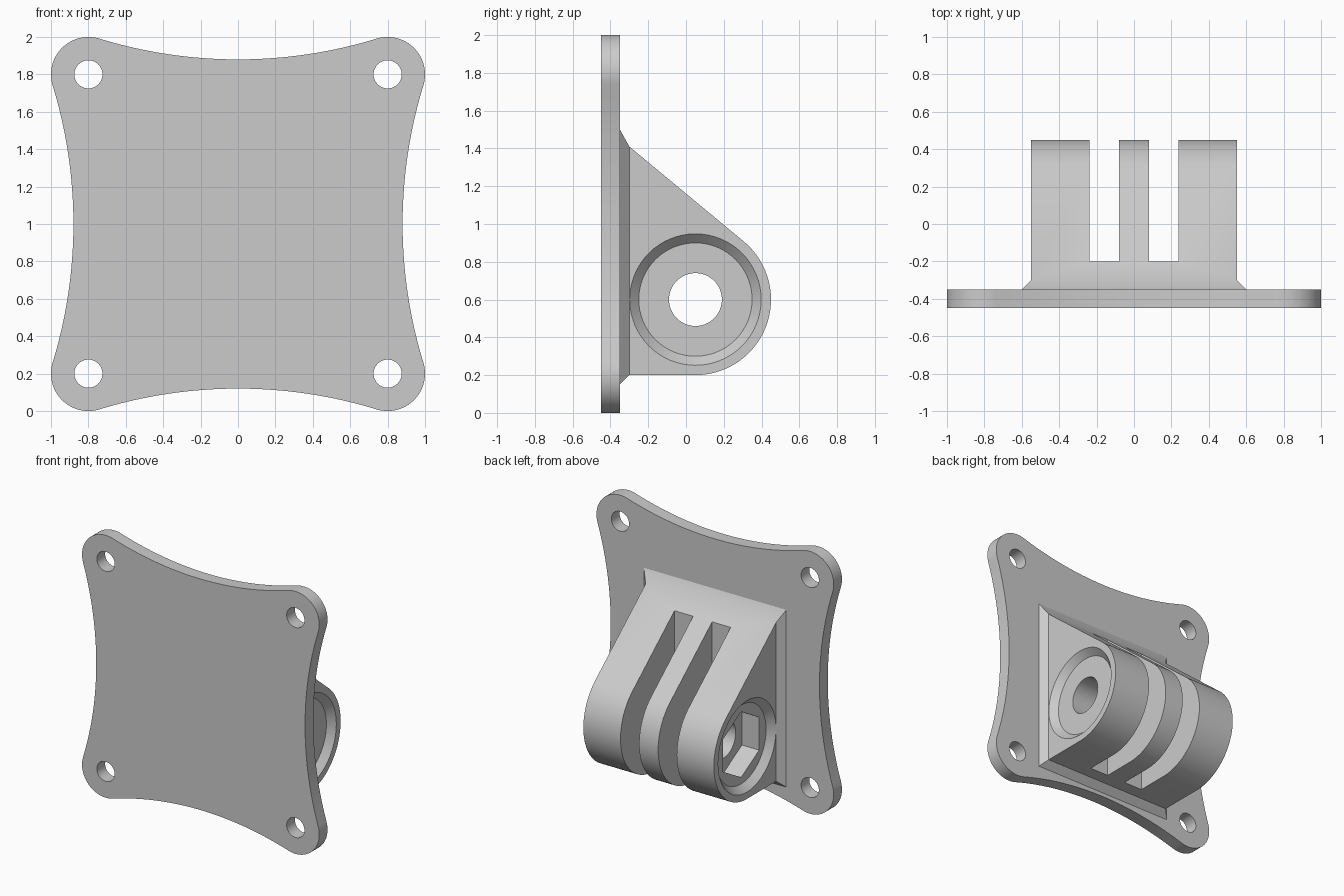
import bpy, bmesh
from math import cos, sin, pi, atan2, acos, hypot, radians
from mathutils import Vector

cube = bpy.data.objects.get("Cube")
if cube:
    bpy.data.objects.remove(cube, do_unlink=True)

grey = bpy.data.materials.new("light_grey")
grey.use_nodes = True
colour = (0.6, 0.6, 0.6, 1)
grey.diffuse_color = colour
grey.node_tree.nodes["Principled BSDF"].inputs["Base Color"].default_value = colour


def arc(cu, cv, r, a, b, n):
    return [(cu + r * cos(a + (b - a) * i / n), cv + r * sin(a + (b - a) * i / n))
            for i in range(n + 1)]


def make_object(name, bm):
    bmesh.ops.recalc_face_normals(bm, faces=bm.faces)
    mesh = bpy.data.meshes.new(name)
    bm.to_mesh(mesh)
    bm.free()
    obj = bpy.data.objects.new(name, mesh)
    bpy.context.collection.objects.link(obj)
    mesh.materials.append(grey)
    return obj


def loft(name, axis, start, end, low, high=None):
    """Join two matching outlines lying across the x or y axis."""
    def place(p, d):
        return (d, p[0], p[1]) if axis == "x" else (p[0], d, p[1])
    bm = bmesh.new()
    a = [bm.verts.new(place(p, start)) for p in low]
    b = [bm.verts.new(place(p, end)) for p in (high or low)]
    bm.faces.new(a)
    bm.faces.new(b)
    for i in range(len(a)):
        j = (i + 1) % len(a)
        bm.faces.new((a[i], a[j], b[j], b[i]))
    return make_object(name, bm)


def circle(cu, cv, r, n=64, turn=0):
    return arc(cu, cv, r, turn, turn + 2 * pi, n)[:-1]


def cut(obj, cutters):
    bpy.context.view_layer.objects.active = obj
    for cutter in cutters:
        mod = obj.modifiers.new("cut", "BOOLEAN")
        mod.operation = "DIFFERENCE"
        mod.solver = "EXACT"
        mod.object = cutter
        bpy.ops.object.modifier_apply(modifier=mod.name)
        bpy.data.objects.remove(cutter, do_unlink=True)


def smooth(obj):
    bpy.ops.object.select_all(action="DESELECT")
    obj.select_set(True)
    bpy.context.view_layer.objects.active = obj
    bpy.ops.object.shade_smooth_by_angle(angle=radians(25))


# Mounting plate: rounded corners joined by tangent hollow edges
CORNER, ROUND, WAIST = 0.8, 0.2, 0.88
gap = WAIST - CORNER
R = (CORNER**2 + gap**2 - ROUND**2) / (2 * (ROUND - gap))
half = atan2(CORNER, R + gap)
side = arc(0, WAIST + R, R, -pi / 2 + half, -pi / 2 - half, 24)
side += arc(-CORNER, CORNER, ROUND, pi / 2 - half, pi + half, 20)[1:-1]
outline = []
for k in range(4):
    c, s = cos(k * pi / 2), sin(k * pi / 2)
    outline += [(u * c - v * s, u * s + v * c + 1) for u, v in side]
plate = loft("mounting_plate", "y", -0.45, -0.35, outline)
cut(plate, [loft("screw_hole", "y", -0.6, -0.2, circle(x, 1 + z, 0.075, 48))
            for x in (-CORNER, CORNER) for z in (-CORNER, CORNER)])
smooth(plate)

# Hinge bracket: sloped arm ending in a round knuckle
PY, PZ, PR = 0.05, 0.6, 0.4
BACK, TOP, WIDE = -0.3, 1.41, 0.55
dy, dz = BACK - PY, TOP - PZ
tangent = atan2(dz, dy) - acos(PR / hypot(dy, dz))
profile = [(BACK, PZ - PR)] + arc(PY, PZ, PR, -pi / 2, tangent, 40) + [(BACK, TOP)]
bracket = loft("hinge_bracket", "x", -WIDE, WIDE, profile)

# Flared foot where the bracket meets the plate
bm = bmesh.new()
bm.from_mesh(bracket.data)
foot = next(f for f in bm.faces if all(abs(v.co.y - BACK) < 1e-5 for v in f.verts))
grown = bmesh.ops.extrude_face_region(bm, geom=[foot])["geom"]
for v in [g for g in grown if isinstance(g, bmesh.types.BMVert)]:
    v.co += Vector((0.05 if v.co.x > 0 else -0.05, -0.05, 0.09 if v.co.z > 1 else -0.05))
bmesh.ops.delete(bm, geom=[f for f in [foot] if f.is_valid], context="FACES_ONLY")
bmesh.ops.recalc_face_normals(bm, faces=bm.faces)
bm.to_mesh(bracket.data)
bm.free()

# Finger slots, pin bore, bevelled recesses and the hexagonal nut pocket
cutters = []
for s in (-1, 1):
    slot = [(-0.2, 0), (1, 0), (1, 2), (-0.2, 2)]
    cutters.append(loft("slot", "x", s * 0.08, s * 0.237, slot))
    # cone continues past the face so the cut is clean
    cutters.append(loft("recess", "x", s * 0.5, s * (WIDE + 0.001),
                        circle(PY, PZ, 0.3), circle(PY, PZ, 0.349)))
cutters.append(loft("bore", "x", -1, 1, circle(PY, PZ, 0.14)))
cutters.append(loft("nut_pocket", "x", -0.6, -0.355, circle(PY, PZ, 0.25, 6, pi / 2)))
cut(bracket, cutters)
smooth(bracket)
